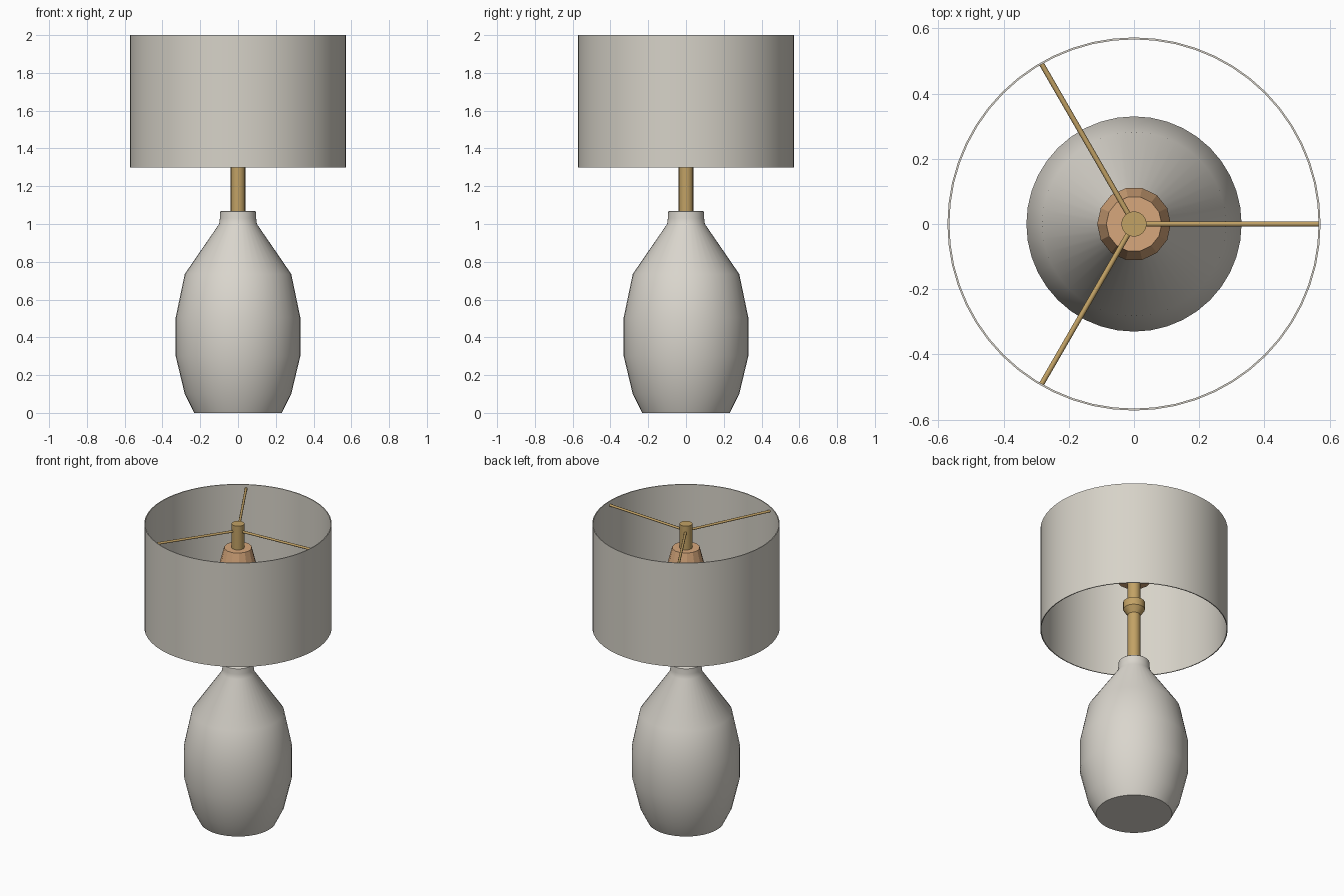
import bpy
import bmesh
from math import cos, sin, tau, radians
from mathutils import Vector

cube = bpy.data.objects.get("Cube")
if cube:
    bpy.data.objects.remove(cube, do_unlink=True)


def material(name, color):
    mat = bpy.data.materials.new(name)
    mat.use_nodes = True
    mat.diffuse_color = (*color, 1)
    mat.node_tree.nodes["Principled BSDF"].inputs["Base Color"].default_value = (*color, 1)
    return mat


ceramic = material("warm white ceramic", (0.70, 0.67, 0.61))
linen = material("off white linen", (0.68, 0.65, 0.58))
brass = material("aged brass", (0.54, 0.36, 0.13))
copper = material("pale copper", (0.68, 0.39, 0.20))


def lathe(name, profile, segments, mat, smooth=40, closed=False):
    """Spin a (radius, height) profile around z, capping open ends."""
    bm = bmesh.new()
    rings = [[bm.verts.new((r * cos(tau * i / segments), r * sin(tau * i / segments), z))
              for i in range(segments)] for r, z in profile]
    pairs = list(zip(rings, rings[1:]))
    if closed:
        pairs.append((rings[-1], rings[0]))
    else:
        bm.faces.new(rings[0][::-1])
        bm.faces.new(rings[-1])
    for low, high in pairs:
        for i in range(segments):
            j = (i + 1) % segments
            bm.faces.new((low[i], low[j], high[j], high[i]))
    bmesh.ops.recalc_face_normals(bm, faces=bm.faces)
    mesh = bpy.data.meshes.new(name)
    bm.to_mesh(mesh)
    bm.free()
    mesh.materials.append(mat)
    obj = bpy.data.objects.new(name, mesh)
    bpy.context.collection.objects.link(obj)
    if smooth:
        bpy.ops.object.select_all(action="DESELECT")
        obj.select_set(True)
        bpy.context.view_layer.objects.active = obj
        bpy.ops.object.shade_smooth_by_angle(angle=radians(smooth))
    return obj


# Vase-shaped base with a short neck
lathe("base", [(0.232, 0), (0.282, 0.1), (0.33, 0.3), (0.33, 0.505), (0.282, 0.735),
               (0.1, 1.0), (0.096, 1.03), (0.094, 1.065), (0.088, 1.07)], 40, ceramic)

# Post with a tapered collar
lathe("post", [(0.039, 1.05), (0.039, 2.0)], 16, brass)
lathe("collar", [(0.039, 1.4), (0.067, 1.44), (0.067, 1.49), (0.039, 1.5)], 16, brass, 30)

# Faceted bulb holder
lathe("bulb_holder", [(0.1, 1.64), (0.113, 1.73), (0.085, 1.84)], 14, copper, 0)

# Thin open drum shade
lathe("shade", [(0.572, 1.3), (0.572, 2.0), (0.566, 2.0), (0.566, 1.3)],
      56, linen, closed=True)

# Three spokes rising slightly from the post to the shade
for k in range(3):
    angle = tau * k / 3
    start = Vector((0, 0, 1.953))
    end = Vector((0.568 * cos(angle), 0.568 * sin(angle), 1.973))
    spoke = lathe(f"spoke_{k + 1}", [(0.008, 0), (0.008, (end - start).length)], 8, brass, 50)
    spoke.rotation_mode = "QUATERNION"
    spoke.rotation_quaternion = (end - start).to_track_quat("Z", "Y")
    spoke.location = start
